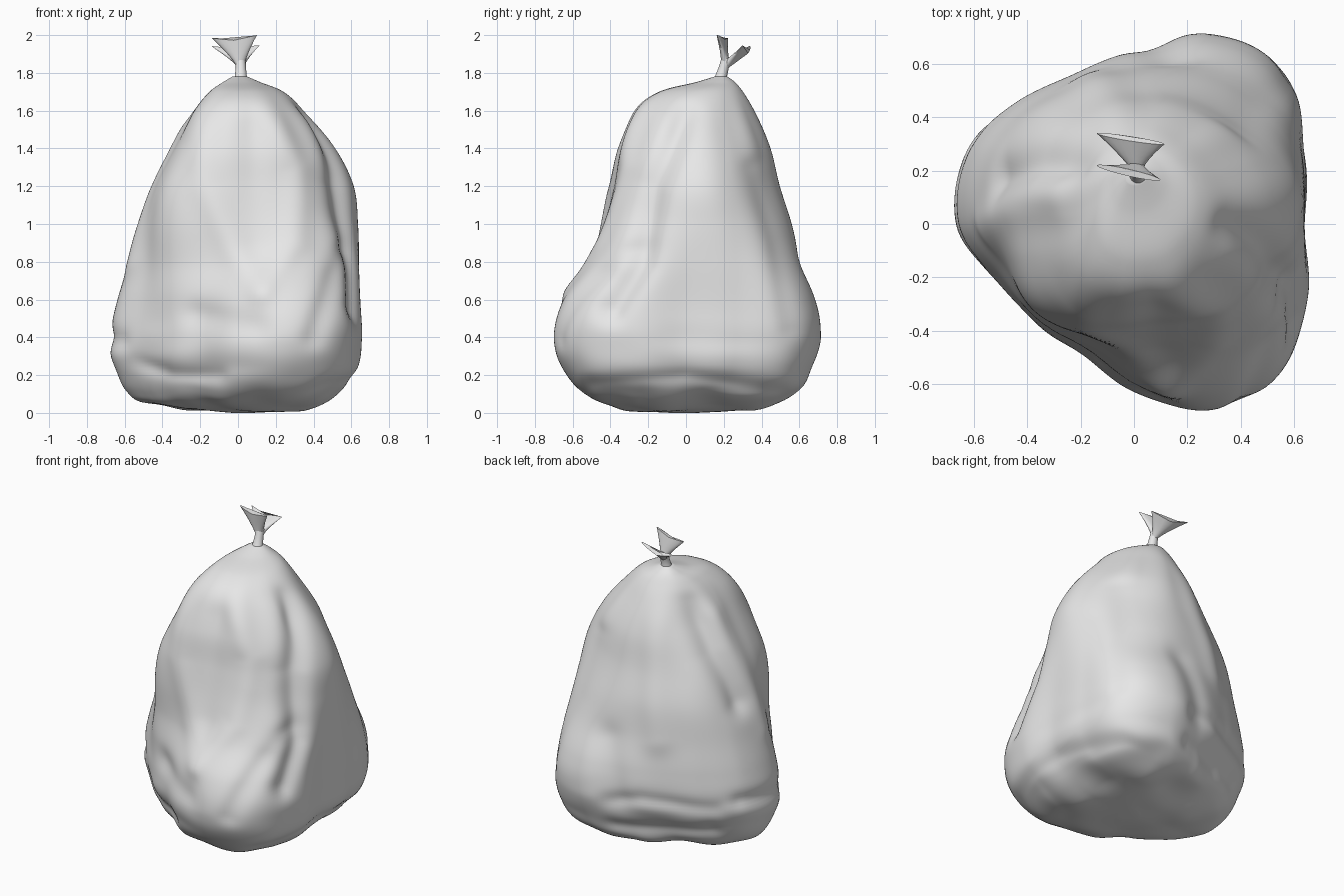
import bpy
import math
from mathutils import Vector, noise

if "Cube" in bpy.data.objects:
    bpy.data.objects.remove(bpy.data.objects["Cube"], do_unlink=True)

# One plain grey plastic
GREY = (0.8, 0.8, 0.8, 1.0)
plastic = bpy.data.materials.new("grey plastic")
plastic.use_nodes = True
plastic.diffuse_color = GREY
plastic.node_tree.nodes["Principled BSDF"].inputs["Base Color"].default_value = GREY


def spline(a, b, c, d, t):
    """Catmull-Rom interpolation between b and c."""
    return b + 0.5 * t * (c - a + t * (2 * a - 5 * b + 4 * c - d + t * (3 * (b - c) + d - a)))


def smoothstep(low, high, value):
    t = min(1, max(0, (value - low) / (high - low)))
    return t * t * (3 - 2 * t)


def around(radii, turn):
    """Radius at a fraction of a full turn, from equally spaced radii."""
    s = turn * len(radii)
    m = int(s)
    return spline(*[radii[(m + o) % len(radii)] for o in (-1, 0, 1, 2)], s - m)


def loft(name, rings, angle):
    """Skin a list of equal closed rings and cap both ends."""
    n = len(rings[0])
    verts = [p for ring in rings for p in ring]
    faces = [(k * n + i, k * n + (i + 1) % n, (k + 1) * n + (i + 1) % n, (k + 1) * n + i)
             for k in range(len(rings) - 1) for i in range(n)]
    faces += [tuple(reversed(range(n))), tuple(range(len(verts) - n, len(verts)))]
    mesh = bpy.data.meshes.new(name)
    mesh.from_pydata(verts, [], faces)
    mesh.materials.append(plastic)
    obj = bpy.data.objects.new(name, mesh)
    bpy.context.collection.objects.link(obj)
    bpy.ops.object.select_all(action="DESELECT")
    obj.select_set(True)
    bpy.context.view_layer.objects.active = obj
    bpy.ops.object.shade_smooth_by_angle(angle=math.radians(angle))


# Footprint radii at equal angles, counter-clockwise from +x
FOOTPRINT = [.645, .70, .81, .765, .66, .61, .64, .69,
             .665, .56, .515, .53, .63, .755, .78, .71]
HALF_X, HALF_Y = .665, .705
# Upper body section, as a factor of its width and depth
SHOULDER = [1, .99, .97, .98, 1, 1.02, 1.05, 1.03,
            1, 1.06, 1.13, 1.07, 1, .98, .96, .98]

# Height, then x and y extents of the sack
LEVELS = [(0, -.03, .08, -.08, .06), (.015, -.22, .28, -.3, .25),
          (.05, -.5, .43, -.45, .47), (.11, -.6, .54, -.56, .59),
          (.22, -.65, .64, -.65, .65), (.4, -.665, .665, -.705, .7),
          (.6, -.63, .66, -.66, .68), (.8, -.57, .655, -.54, .62),
          (1, -.51, .64, -.46, .57), (1.2, -.44, .61, -.4, .5),
          (1.4, -.34, .51, -.36, .445), (1.6, -.23, .35, -.27, .355),
          (1.7, -.15, .24, -.14, .3), (1.75, -.08, .12, .05, .26),
          (1.78, -.03, .05, .15, .22)]

# Folds: facing side, depth (negative is a crease), width, path across and up
FRONT, BACK, LEFT, RIGHT = (0, -1), (0, 1), (1, 0), (-1, 0)
FOLDS = [
    (FRONT, .018, .08, [(-.2, 1.6), (-.17, 1.2), (-.02, .85), (.12, .65)]),
    (FRONT, .018, .07, [(.15, 1.65), (.32, 1.3), (.3, .9), (.12, .65)]),
    (FRONT, -.015, .1, [(.06, 1.5), (.1, .9)]),
    (FRONT, -.018, .07, [(-.22, .52), (.1, .46)]),
    (FRONT, -.015, .04, [(-.55, .27), (-.35, .21), (-.1, .2)]),
    (FRONT, -.02, .06, [(.4, .4), (.47, .6), (.55, .85)]),
    (LEFT, -.045, .07, [(0, 1.6), (-.17, 1.2), (-.24, .8), (-.4, .55)]),
    (LEFT, .02, .08, [(-.12, 1.55), (-.3, 1.1), (-.36, .8)]),
    (LEFT, -.015, .06, [(.56, .45), (.48, .9), (.36, 1.3)]),
    (LEFT, -.015, .04, [(-.5, .16), (0, .2), (.5, .12)]),
    (RIGHT, -.04, .08, [(.22, 1.6), (.23, 1.3), (.18, 1)]),
    (RIGHT, .02, .08, [(.1, 1.5), (.06, 1.1), (-.02, .8)]),
    (RIGHT, -.018, .05, [(-.1, .38), (.3, .42)]),
    (BACK, .02, .09, [(0, 1.7), (-.1, 1.2), (-.17, .8)]),
    (BACK, -.025, .1, [(.15, .75), (.05, .4)]),
    (BACK, -.018, .05, [(-.5, .38), (-.1, .42), (.1, .38)]),
    (BACK, -.018, .05, [(-.45, .22), (.1, .2)]),
]


def path_distance(point, path):
    best = 9
    for a, b in zip(path, path[1:]):
        a, b = Vector(a), Vector(b)
        t = (point - a).dot(b - a) / (b - a).length_squared
        best = min(best, (point - a.lerp(b, min(1, max(0, t)))).length)
    return best


def fold_offset(x, y, z, dx, dy):
    total = 0
    for (sx, sy), depth, width, path in FOLDS:
        facing = dx * sx + dy * sy
        if facing > .1:
            d = path_distance(Vector((y if sx else x, z)), path) / width
            total += depth * math.exp(-d * d) * smoothstep(.1, .5, facing)
    return total


def wrinkle(dx, dy, z):
    """Broad hanging drapes plus soft crumples near the base."""
    drape = noise.noise(Vector((dx * 2.2, dy * 2.2, z * 1.3 + 4)))
    crumple = noise.noise(Vector((dx * 2, dy * 2, z * 8)))
    return .016 * drape + .012 * crumple * (1 - smoothstep(.25, .6, z))


# Sack: footprint lofted up the levels, then folded
AROUND, STEPS = 176, 9
rings = []
last = len(LEVELS) - 1
for k in range(last * STEPS + 1):
    i = min(k // STEPS, last - 1)
    t = k / STEPS - i
    quad = [LEVELS[min(last, max(0, i + o))] for o in (-1, 0, 1, 2)]
    z, x0, x1, y0, y1 = [spline(*values, t) for values in zip(*quad)]
    z = max(0, z)
    rounding = smoothstep(.45, 1.25, z)
    fade = smoothstep(0, .12, z) * (1 - smoothstep(1.45, 1.75, z))
    underside = smoothstep(0, .03, z) * (1 - smoothstep(.06, .2, z))
    ring = []
    for j in range(AROUND):
        a = math.tau * j / AROUND
        dx, dy = math.cos(a), math.sin(a)
        base, upper = around(FOOTPRINT, j / AROUND), around(SHOULDER, j / AROUND)
        # The back right corner is tucked under near the ground
        tuck = 1 - .12 * max(0, dy - dx - .6) * (1 - smoothstep(.05, .4, z))
        u = dx * tuck * (base / HALF_X * (1 - rounding) + upper * rounding)
        v = dy * tuck * (base / HALF_Y * (1 - rounding) + upper * rounding)
        x = (x0 + x1) / 2 + u * (x1 - x0) / 2
        y = (y0 + y1) / 2 + v * (y1 - y0) / 2
        push = fade * (fold_offset(x, y, z, dx, dy) + wrinkle(dx, dy, z))
        lump = .035 * underside * noise.noise(Vector((x * 4, y * 4, 2)))
        ring.append((x + dx * push, y + dy * push, max(0, z + lump)))
    rings.append(ring)
loft("sack", rings, 80)

# Tied neck: a short leaning tube
neck = []
for x, y, z, r in [(.015, .175, 1.74, .05), (.015, .185, 1.78, .032),
                   (.015, .2, 1.83, .027), (.012, .215, 1.875, .028)]:
    neck.append([(x + r * math.cos(math.tau * i / 16), y + r * math.sin(math.tau * i / 16), z)
                 for i in range(16)])
loft("neck", neck, 50)


# Two flared tails above the knot
def tail(name, left_tip, right_tip, dip):
    base = Vector((.012, .21, 1.845))
    left_tip, right_tip = Vector(left_tip), Vector(right_tip)
    centre, half = (left_tip + right_tip) / 2, (left_tip - right_tip) / 2
    across = half.cross(centre - base).normalized()
    tail_rings = []
    for k in range(7):
        t = k / 6
        mid = base.lerp(centre, t)
        side = Vector((.024, 0, 0)).lerp(half, t ** 1.2)
        thick = .024 + (.013 - .024) * t
        ring = []
        for i in range(20):
            a = math.tau * i / 20
            p = mid + side * math.cos(a) - across * thick * math.sin(a)
            p.z -= dip * t * (1 - abs(math.cos(a)))
            ring.append(p)
        tail_rings.append(ring)
    loft(name, tail_rings, 50)


tail("front_tail", (.1, .165, 2.0), (-.14, .22, 1.985), .018)
tail("back_tail", (.115, .3, 1.945), (-.14, .34, 1.94), .03)
